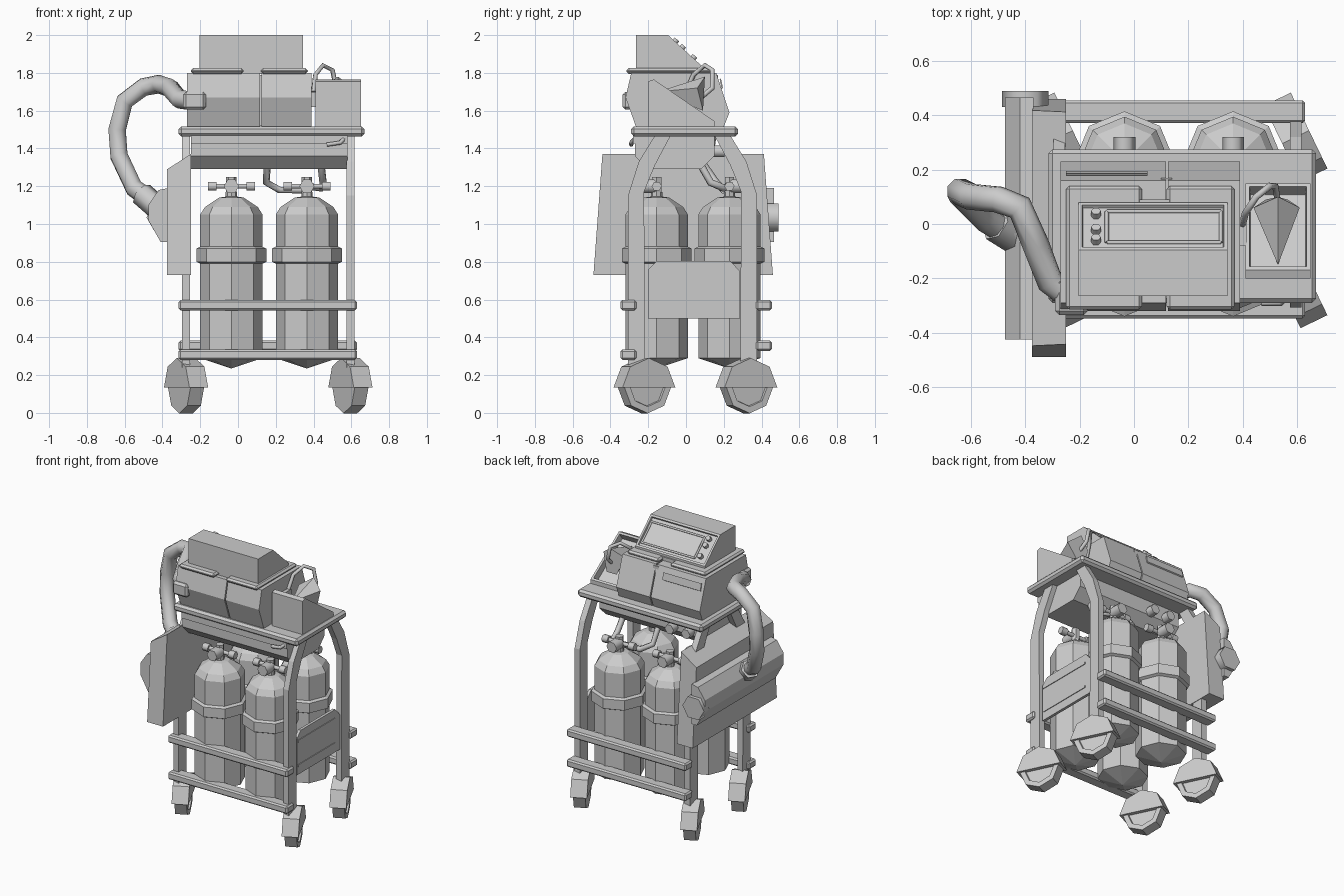
import bpy, bmesh, math
from mathutils import Vector, Matrix

cube = bpy.data.objects.get("Cube")
if cube:
    bpy.data.objects.remove(cube, do_unlink=True)

grey = bpy.data.materials.new("plain_grey")
grey.use_nodes = True
COLOUR = (0.6, 0.6, 0.6, 1)
grey.diffuse_color = COLOUR
grey.node_tree.nodes["Principled BSDF"].inputs["Base Color"].default_value = COLOUR


def finish(name, bm):
    bmesh.ops.recalc_face_normals(bm, faces=bm.faces)
    mesh = bpy.data.meshes.new(name)
    bm.to_mesh(mesh)
    bm.free()
    mesh.materials.append(grey)
    ob = bpy.data.objects.new(name, mesh)
    bpy.context.collection.objects.link(ob)
    return ob


def bevel(ob, width):
    mod = ob.modifiers.new("edge_chamfer", 'BEVEL')
    mod.width = width
    mod.segments = 1
    return ob


def box(name, x, y, z, chamfer=0):
    bm = bmesh.new()
    bmesh.ops.create_cube(bm, size=1)
    for v in bm.verts:
        v.co = [sum(r) / 2 + c * (r[1] - r[0]) for r, c in zip((x, y, z), v.co)]
    ob = finish(name, bm)
    return bevel(ob, chamfer) if chamfer else ob


def prism(name, pts, axis, a, b, inset=None):
    """Extrude a profile along x or y; inset = (direction, border, depth)."""
    bm = bmesh.new()
    put = (lambda p, t: (t, p[0], p[1])) if axis == 'x' else (lambda p, t: (p[0], t, p[1]))
    ends = [[bm.verts.new(put(p, t)) for p in pts] for t in (a, b)]
    for e in ends:
        bm.faces.new(e)
    for i in range(len(pts)):
        j = (i + 1) % len(pts)
        bm.faces.new((ends[0][i], ends[0][j], ends[1][j], ends[1][i]))
    bmesh.ops.recalc_face_normals(bm, faces=bm.faces)
    if inset:
        d = Vector(inset[0]).normalized()
        face = max(bm.faces, key=lambda f: f.normal.dot(d))
        bmesh.ops.inset_region(bm, faces=[face], thickness=inset[1])
        bmesh.ops.inset_region(bm, faces=[face], thickness=0.004, depth=-inset[2])
    return finish(name, bm)


def tube(name, pts, r, sides=6):
    cu = bpy.data.curves.new(name, 'CURVE')
    cu.dimensions = '3D'
    cu.bevel_depth = r
    cu.bevel_resolution = (sides - 4) // 2
    cu.use_fill_caps = True
    sp = cu.splines.new('POLY')
    sp.points.add(len(pts) - 1)
    for p, co in zip(sp.points, pts):
        p.co = (*co, 1)
    tmp = bpy.data.objects.new(name, cu)
    bm = bmesh.new()
    bpy.context.collection.objects.link(tmp)
    bpy.context.view_layer.update()
    mesh = bpy.data.meshes.new_from_object(tmp.evaluated_get(bpy.context.evaluated_depsgraph_get()))
    bm.from_mesh(mesh)
    bpy.data.objects.remove(tmp, do_unlink=True)
    bpy.data.meshes.remove(mesh)
    return finish(name, bm)


def lathe(name, profile, x, y, sides=8):
    bm = bmesh.new()
    rings = []
    for r, z in profile:
        rings.append([bm.verts.new((x + r * math.cos(k * math.tau / sides),
                                    y + r * math.sin(k * math.tau / sides), z)) for k in range(sides)])
    for lo, hi in zip(rings, rings[1:]):
        for k in range(sides):
            j = (k + 1) % sides
            bm.faces.new((lo[k], lo[j], hi[j], hi[k]))
    bm.faces.new(rings[0])
    bm.faces.new(rings[-1])
    bmesh.ops.remove_doubles(bm, verts=bm.verts, dist=1e-4)
    return finish(name, bm)


def ring_points(r, n, start, stop):
    return [(r * math.cos(start + (stop - start) * k / n),
             r * math.sin(start + (stop - start) * k / n)) for k in range(n + 1)]


# Trolley frame: arched legs, rails and casters
leg = [(-.307, .24), (-.307, 1.15), (-.25, 1.33), (-.164, 1.47),
       (-.08, 1.47), (-.165, 1.31), (-.222, 1.17), (-.217, .24)]
for side, x in (("right", -.275), ("left", .595)):
    for end, pts in (("front", leg), ("back", [(.07 - y, z) for y, z in leg])):
        prism(f"{end}_{side}_leg", pts, 'x', x - .021, x + .021)
    for end, y in (("front", -.22), ("back", .32)):
        wheel = prism(f"{end}_{side}_wheel", ring_points(.137, 8, 0, math.tau)[:-1], 'x',
                      -.04, .04, inset=((1, 0, 0), .035, .012))
        cover = prism(f"{end}_{side}_wheel_cover", ring_points(.155, 4, 0, math.pi), 'x', -.055, .055)
        for ob in (wheel, cover):
            ob.matrix_world = Matrix.Translation((x, y, .135)) @ Matrix.Rotation(.45, 4, 'Z')
for name, y, z in (("front_lower", -.305, .308), ("front_upper", -.305, .57),
                   ("back_lower", .413, .355), ("back_upper", .413, .57)):
    box(name + "_rail", (-.315, .63), (y - .042, y + .042), (z - .027, z + .027), .01)
prism("side_panel", [(-.2, .5), (-.2, .76), (-.155, .805), (.235, .805), (.285, .75), (.285, .5)],
      'x', .585, .605)
for z in (.565, .74):
    box("side_panel_rib", (.6, .61), (-.19, .23), (z - .007, z + .007))

# Tray and the housing below it
box("tray", (-.315, .67), (-.29, .275), (1.463, 1.517), .015)
prism("under_tray_housing", [(-.27, 1.47), (-.27, 1.36), (-.2, 1.29), (.08, 1.29), (.15, 1.36), (.15, 1.47)],
      'x', -.25, .58)
box("housing_lip", (-.25, .58), (-.28, -.26), (1.425, 1.47))
for x in (-.14, -.01):
    tube("housing_knob", [(x, .14, 1.385), (x, .205, 1.385)], .035)
tube("hanging_hook", [(.47, -.29, 1.42), (.54, -.29, 1.43), (.56, -.27, 1.45)], .012)

# Gas cylinders with valves
body = [(0, .235), (.165, .29), (.165, .79), (.185, .8), (.185, .87), (.165, .88),
        (.165, 1.05), (.14, 1.09), (.065, 1.14), (.03, 1.145), (.03, 1.17), (0, 1.17)]
for x in (-.035, .365):
    for y, face in ((-.155, -1), (.23, 1)):
        lathe("gas_cylinder", body, x, y)
        lathe("valve_stem", [(.028, 1.14), (.028, 1.25), (0, 1.25)], x, y, 6)
        tube("valve_bar", [(x - .08, y, 1.2), (x + .08, y, 1.2)], .014)
        for s in (-1, 1):
            tube("valve_handle", [(x + s * .08, y, 1.2), (x + s * .125, y, 1.2)], .027)
        tube("valve_outlet", [(x, y, 1.2), (x, y + face * .09, 1.2)], .04)
tube("supply_hose_back", [(.365, .23, 1.2), (.44, .2, 1.19), (.45, .13, 1.22), (.44, .08, 1.31)], .02)
tube("supply_hose_front", [(.365, .2, 1.18), (.22, .2, 1.18), (.15, .16, 1.22), (.155, .09, 1.32)], .02)

# Main unit: body halves, lid, sloping display
shell = [(-.265, 1.515), (-.32, 1.67), (-.29, 1.8), (.16, 1.8), (.23, 1.59), (.2, 1.515)]
for name, a, b in (("unit_body_right", -.27, .117), ("unit_body_left", .125, .39)):
    prism(name, shell, 'x', a, b)
box("unit_core", (.1, .14), (-.25, .17), (1.52, 1.79))
for a, b in ((-.25, .03), (.12, .37)):
    box("unit_lid", (a, b), (-.315, .14), (1.795, 1.825), .012)
box("unit_lid_bridge", (.02, .13), (-.26, .09), (1.795, 1.825))
prism("display_housing", [(-.265, 1.82), (-.265, 2), (-.095, 2), (.08, 1.84), (.08, 1.82)],
      'x', -.205, .345, inset=((0, .16, .175), .02, .012))
slope = Vector((0, .175, -.16)).normalized()
out = Vector((0, .16, .175)).normalized()


def on_slope(x, t, h):
    return Vector((x, -.095, 2)) + slope * t + out * h


# Display frame and control knobs, laid on the slope
frame = [(-.1, .045), (.32, .045), (.32, .2), (-.1, .2)]
for (xa, ta), (xb, tb) in zip(frame, frame[1:] + frame[:1]):
    tube("display_frame", [on_slope(xa, ta, -.01), on_slope(xb, tb, -.01)], .008, 4)
for t in (.05, .1, .18):
    tube("control_knob", [on_slope(-.14, t, -.015), on_slope(-.14, t, .015)], .018)
prism("drive_slot", [(.178, 1.765), (.185, 1.77), (.196, 1.72), (.189, 1.715)], 'x', -.25, .05)

# Suction hose with plug
box("hose_plug", (-.29, -.17), (-.335, -.2), (1.605, 1.7), .015)
tube("breathing_hose", [(-.23, -.27, 1.65), (-.31, -.21, 1.66), (-.36, -.08, 1.72), (-.42, .06, 1.74),
                        (-.5, .09, 1.725), (-.6, .1, 1.65), (-.64, .12, 1.5), (-.63, .1, 1.36),
                        (-.55, .02, 1.19), (-.45, -.04, 1.12)], .05, 8)
tube("hose_collar", [(-.51, .0, 1.16), (-.43, -.05, 1.09)], .065)

# Side console with its six-sided canister
console = prism("side_console", [(-.25, 1.37), (-.375, 1.29), (-.375, .73), (-.25, .73)], 'y', -.49, .46)
for v in console.data.vertices:
    v.co.y = -.015 + (v.co.y + .015) * (1 - .1 * (v.co.z - .73) / .64)
prism("canister", [(-.37, 1.19), (-.42, 1.18), (-.475, 1.1), (-.475, 1.02), (-.41, .905), (-.37, .905)],
      'y', -.425, .465)
tube("canister_cap", [(-.4, .43, 1.035), (-.4, .49, 1.035)], .085)

# Probe holder, probe and its cable
prism("probe_holder", [(-.2, 1.515), (-.2, 1.755), (-.17, 1.765), (.15, 1.545), (.15, 1.515)],
      'x', .41, .65, inset=((0, .22, .32), .022, .05))
prism("holder_clip", [(-.08, 1.62), (-.08, 1.7), (.01, 1.7), (.01, 1.62)], 'x', .39, .415)
bm = bmesh.new()
base = [bm.verts.new(p) for p in ((.44, .06, 1.72), (.53, .1, 1.78), (.61, .06, 1.72), (.565, .09, 1.6), (.485, .09, 1.6))]
tip = bm.verts.new((.53, -.15, 1.7))
bm.faces.new(base)
for i in range(5):
    bm.faces.new((base[i], base[(i + 1) % 5], tip))
finish("probe", bm)
tube("probe_cable", [(.4, .0, 1.7), (.41, .04, 1.79), (.45, .1, 1.84), (.5, .14, 1.815),
                     (.52, .14, 1.72), (.53, .08, 1.67)], .013)
